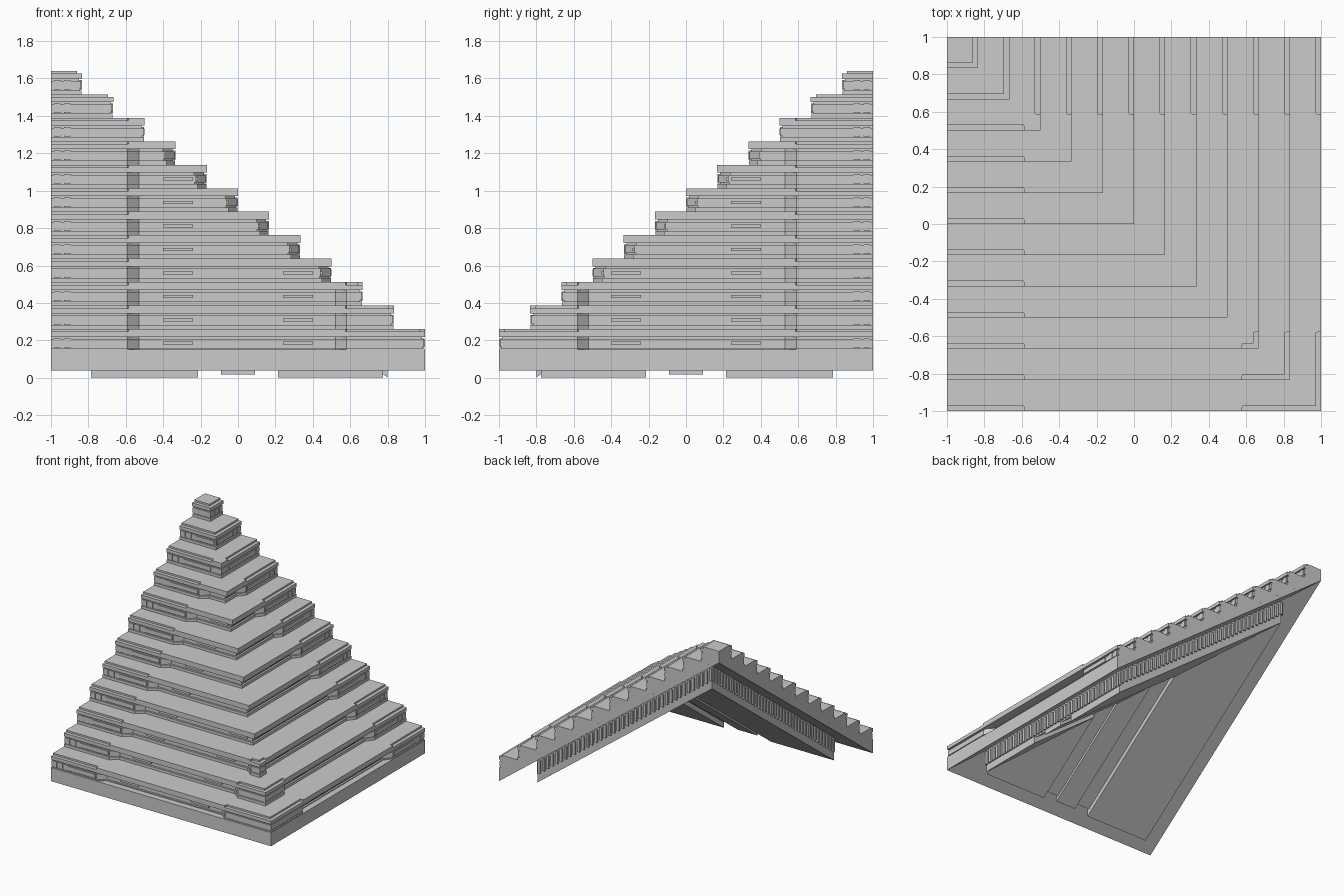
import bpy, bmesh

if "Cube" in bpy.data.objects:
    bpy.data.objects.remove(bpy.data.objects["Cube"])

N, TREAD, RISE = 12, 2 / 12, 0.1255
SLOPE = RISE / TREAD


def under(d):
    return 0.04 + SLOPE * d


def finish(bm, name):
    bmesh.ops.remove_doubles(bm, verts=bm.verts, dist=1e-5)
    bmesh.ops.recalc_face_normals(bm, faces=bm.faces)
    me = bpy.data.meshes.new(name)
    bm.to_mesh(me)
    bm.free()
    ob = bpy.data.objects.new(name, me)
    bpy.context.collection.objects.link(ob)
    return ob


def solid(bm, low, high):
    a = [bm.verts.new(p) for p in low]
    b = [bm.verts.new(p) for p in high]
    bm.faces.new(a)
    bm.faces.new(b)
    n = len(a)
    for i in range(n):
        j = (i + 1) % n
        bm.faces.new((a[i], a[j], b[j], b[i]))


def prism(bm, pts, z0, z1):
    solid(bm, [(x, y, z0) for x, y in pts], [(x, y, z1) for x, y in pts])


def box_pair(bm, x0, x1, y0, y1, z0, z1):
    # a box on the front flight and its twin on the right flight
    pts = [(x0, y0), (x1, y0), (x1, y1), (x0, y1)]
    prism(bm, pts, z0, z1)
    prism(bm, [(-y, -x) for x, y in pts], z0, z1)


def mitre_sweep(name, profile, lim):
    # sweep a (depth, height) profile round the outside corner
    bm = bmesh.new()
    rows = [[bm.verts.new(p) for p in
             ((-lim, -1 + d, z), (1 - d, -1 + d, z), (1 - d, lim, z))] for d, z in profile]
    n = len(rows)
    bm.faces.new([r[0] for r in rows])
    bm.faces.new([r[2] for r in rows])
    for i in range(n):
        p, q = rows[i], rows[(i + 1) % n]
        for s in (0, 1):
            bm.faces.new((p[s], p[s + 1], q[s + 1], q[s]))
    bmesh.ops.dissolve_degenerate(bm, dist=1e-5, edges=bm.edges)
    return finish(bm, name)


def ring(bm, e, mid, end, z0, z1, depth=0.08, w=0.06):
    # L-shaped layer: setback "mid" in the middle, "end" at the wall ends and low corners
    if e < -0.45:
        mid = min(mid, end)
    f = [(-1, -e + end)]
    c = end
    if e > -0.55:
        f += [(-0.59, -e + end), (-0.59 + w, -e + mid)]
        c = mid
    if e > 0.6:
        f += [(0.58 - w, -e + mid), (0.58, -e + end)]
        c = end
    pts = f + [(e - c, -e + c)] + [(-y, -x) for x, y in reversed(f)]
    i = e - depth
    pts += [(-1, 1)] if i <= -1 else [(i, 1), (i, -i), (-1, -i)]
    prism(bm, pts, z0, z1)


# Stair body with sawtooth top and sloped underside
prof = [(0, 0.04), (2, under(2)), (2, 0.26 + RISE * (N - 1) - 0.008)]
for k in reversed(range(N)):
    d, top = k * TREAD + 0.07, 0.26 + RISE * k
    prof += [(d, top - 0.008), (d, top - RISE - 0.008 if k else 0.15)]
prof.append((0, 0.15))
mitre_sweep("stair_body", prof, 1)

# Layered treads and riser trim
for k in range(N):
    e, top = 1 - k * TREAD, 0.26 + RISE * k
    b = top - RISE
    bm = bmesh.new()
    ring(bm, e, 0.0, 0.028, top - 0.014, top, 0.235, 0.004)
    ring(bm, e, 0.0, 0.0, top - 0.042, top - 0.014)
    finish(bm, f"tread_{k + 1}")

    bm = bmesh.new()
    ring(bm, e, 0.05, 0.003, b - 0.005, b + 0.022)
    ring(bm, e, 0.065, 0.014, b + 0.022, b + 0.030)
    ring(bm, e, 0.058, 0.006, b + 0.030, b + 0.072)
    ring(bm, e, 0.068, 0.016, b + 0.072, top - 0.042)
    finish(bm, f"riser_trim_{k + 1}")

    # Raised panels, end posts and slots on the risers
    bm = bmesh.new()
    x1 = min(-0.6, e - 0.02)
    if x1 > -0.83:
        box_pair(bm, -0.85, x1, -e + 0.001, -e + 0.03, b + 0.034, b + 0.068)
    for x in (-0.985, -0.93):
        box_pair(bm, x, x + 0.035, -e + 0.002, -e + 0.03, b + 0.026, b + 0.076)
    for x in (-0.4, 0.24):
        if e > x + 0.22:
            box_pair(bm, x, x + 0.16, -e + 0.048, -e + 0.075, b + 0.042, b + 0.058)
    finish(bm, f"riser_panels_{k + 1}")

# Underside support slab
g = 0.215
mitre_sweep("support_slab", [(g, under(g)+0.01), (2 - g, under(2 - g)+0.01),
                             (2 - g, under(2 - g) - 0.145), (g, under(g) - 0.145)], 1 - g)

# Underside plates with channels between them
bm = bmesh.new()
for a, b, dep in ((-0.785, -0.215, 0.19), (-0.09, 0.09, 0.172), (0.215, 0.775, 0.19)):
    pts = [(a, -0.8), (b, -0.8), (b, -b), (a, -a)]
    lo = [(x, y, under(1 + y) - dep) for x, y in pts]
    hi = [(x, y, under(1 + y) - 0.13) for x, y in pts]
    solid(bm, lo, hi)
    solid(bm, [(-y, -x, z) for x, y, z in lo], [(-y, -x, z) for x, y, z in hi])
finish(bm, "underside_plates")

# Slats round the support slab
bm = bmesh.new()
for i in range(40):
    t = -0.78 + i * 0.04
    z = under(1 + t)
    box_pair(bm, t - 0.011, t + 0.011, -0.8, -0.78, 0.07, 0.18)
    pts = [(-0.8, t - 0.011), (-0.78, t - 0.011), (-0.78, t + 0.011), (-0.8, t + 0.011)]
    prism(bm, pts, z - 0.12, z - 0.015)
    prism(bm, [(-y, -x) for x, y in pts], z - 0.12, z - 0.015)
finish(bm, "support_slats")
